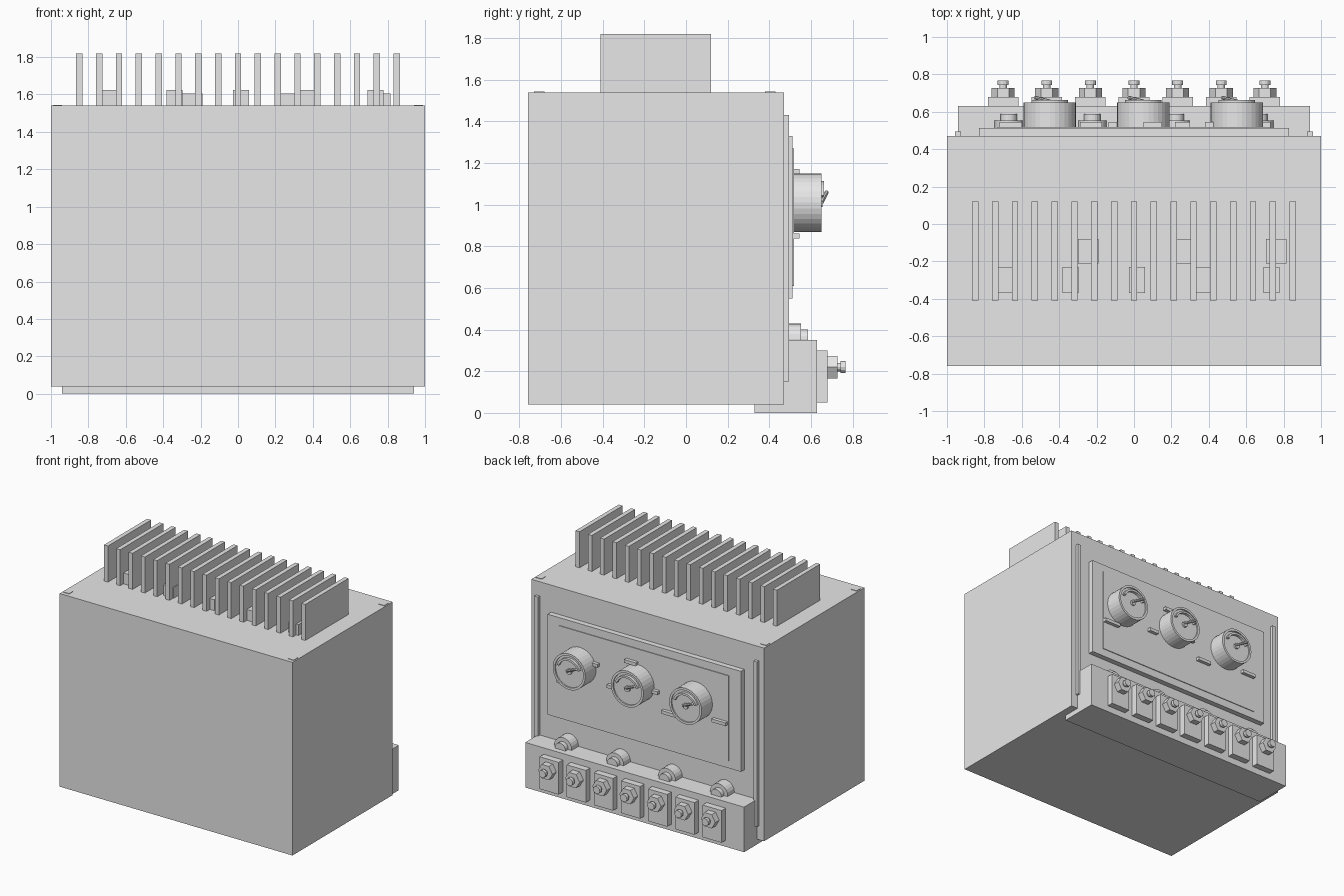
import bpy, bmesh, math
from mathutils import Matrix, Vector

cube = bpy.data.objects.get("Cube")
if cube:
    bpy.data.objects.remove(cube, do_unlink=True)

grey = bpy.data.materials.new("light_grey")
grey.use_nodes = True
grey.diffuse_color = (0.8, 0.8, 0.8, 1)
grey.node_tree.nodes["Principled BSDF"].inputs["Base Color"].default_value = (0.8, 0.8, 0.8, 1)


def finish(name, bm):
    bmesh.ops.recalc_face_normals(bm, faces=bm.faces)
    mesh = bpy.data.meshes.new(name)
    bm.to_mesh(mesh)
    bm.free()
    mesh.materials.append(grey)
    obj = bpy.data.objects.new(name, mesh)
    bpy.context.collection.objects.link(obj)
    return obj


def box(name, x, y, z):
    """Box from (min, max) pairs."""
    bm = bmesh.new()
    spans = (x, y, z)
    size = [b - a for a, b in spans]
    mid = Vector([(a + b) / 2 for a, b in spans])
    bmesh.ops.create_cube(bm, size=1, matrix=Matrix.Translation(mid) @ Matrix.Diagonal((*size, 1)))
    return finish(name, bm)


def rod(name, start, end, radius, sides):
    """Capped cylinder between two points."""
    bm = bmesh.new()
    start, end = Vector(start), Vector(end)
    axis = end - start
    turn = axis.to_track_quat('Z', 'Y').to_matrix().to_4x4()
    bmesh.ops.create_cone(bm, cap_ends=True, segments=sides, radius1=radius, radius2=radius,
                          depth=axis.length, matrix=Matrix.Translation((start + end) / 2) @ turn)
    return finish(name, bm)


def lathe(name, profile, x, z, sides):
    """Closed surface spun around the y direction from (radius, y) points."""
    bm = bmesh.new()
    rings = []
    for r, y in profile:
        rings.append([bm.verts.new((x + r * math.cos(t), y, z + r * math.sin(t)))
                      for t in (2 * math.pi * i / sides for i in range(sides))])
    for a, b in zip(rings, rings[1:]):
        for i in range(sides):
            j = (i + 1) % sides
            bm.faces.new((a[i], a[j], b[j], b[i]))
    bm.faces.new(rings[0])
    bm.faces.new(rings[-1])
    return finish(name, bm)


def arc_band(name, x, z, y, inner, outer, first, last, steps):
    """Flat curved strip on a dial."""
    bm = bmesh.new()
    loops = []
    for i in range(steps + 1):
        t = math.radians(first + (last - first) * i / steps)
        loops.append([bm.verts.new((x + r * math.cos(t), d, z + r * math.sin(t)))
                      for r, d in ((inner, y[0]), (outer, y[0]), (outer, y[1]), (inner, y[1]))])
    for a, b in zip(loops, loops[1:]):
        for i in range(4):
            j = (i + 1) % 4
            bm.faces.new((a[i], a[j], b[j], b[i]))
    bm.faces.new(loops[0])
    bm.faces.new(loops[-1])
    return finish(name, bm)


# Cabinet and terminal block
box("cabinet", (-1, 1), (-0.76, 0.47), (0.04, 1.54))
box("terminal_block", (-0.94, 0.94), (0.33, 0.63), (0, 0.35))

# Cooling fins on the lid
for i in range(17):
    x = (i - 8) * 0.106
    box("cooling_fin", (x - 0.017, x + 0.017), (-0.41, 0.12), (1.54, 1.82))

# Small components between the fins
for x in (-0.69, -0.34, 0.015, 0.365, 0.735):
    box("front_component", (x - 0.043, x + 0.043), (-0.37, -0.23), (1.54, 1.625))
for x in (-0.245, 0.25, 0.76):
    box("rear_component", (x - 0.055, x + 0.055), (-0.21, -0.08), (1.54, 1.605))

# Lid corner tabs and rear corner strips
for side in (-1, 1):
    xs = sorted((side * 0.94, side * 0.99))
    for y in (-0.73, 0.38):
        box("corner_tab", xs, (y, y + 0.05), (1.54, 1.544))
    box("rear_strip", (side * 0.942 - 0.016, side * 0.942 + 0.016), (0.47, 0.495), (0.15, 1.43))

# Instrument panel
box("instrument_panel", (-0.83, 0.83), (0.47, 0.512), (0.55, 1.33))
box("panel_face", (-0.73, 0.73), (0.512, 0.518), (0.61, 1.27))

# Gauges with rim, scale and needle
for x in (-0.45, 0.05, 0.55):
    z = 1.01
    lathe("gauge", [(0.14, 0.51), (0.14, 0.65), (0.122, 0.65), (0.122, 0.64)], x, z, 32)
    arc_band("gauge_scale", x, z, (0.638, 0.662), 0.088, 0.104, 20, 160, 12)
    rod("gauge_hub", (x, 0.638, z), (x, 0.655, z), 0.022, 12)
    rod("gauge_needle", (x + 0.02, 0.65, z), (x - 0.08, 0.676, z + 0.05), 0.01, 8)

# Small markers around the gauges
for x, z, half in ((0.42, 1.06, 0.04), (0.1, 1.16, 0.05), (0.26, 0.925, 0.04), (-0.1, 0.985, 0.035),
                   (-0.23, 0.85, 0.06), (-0.66, 0.9, 0.06), (0.66, 0.85, 0.07)):
    box("panel_marker", (x - half, x + half), (0.515, 0.545), (z - 0.0125, z + 0.0125))

# Knobs above the terminal block
for x in (-0.67, -0.223, 0.223, 0.67):
    lathe("knob", [(0.075, 0.46), (0.075, 0.553), (0.045, 0.553), (0.045, 0.587)], x, 0.355, 20)

# Terminals: plate, hex nut, bolt end
for i in range(7):
    x = (i - 3) * 0.2333
    z = 0.22
    box("terminal_plate", (x - 0.082, x + 0.082), (0.63, 0.68), (0.05, 0.3))
    lathe("terminal_nut", [(0.062, 0.68), (0.062, 0.728)], x, z, 6)
    lathe("terminal_bolt", [(0.02, 0.728), (0.02, 0.742), (0.029, 0.742), (0.029, 0.766)], x, z, 12)
